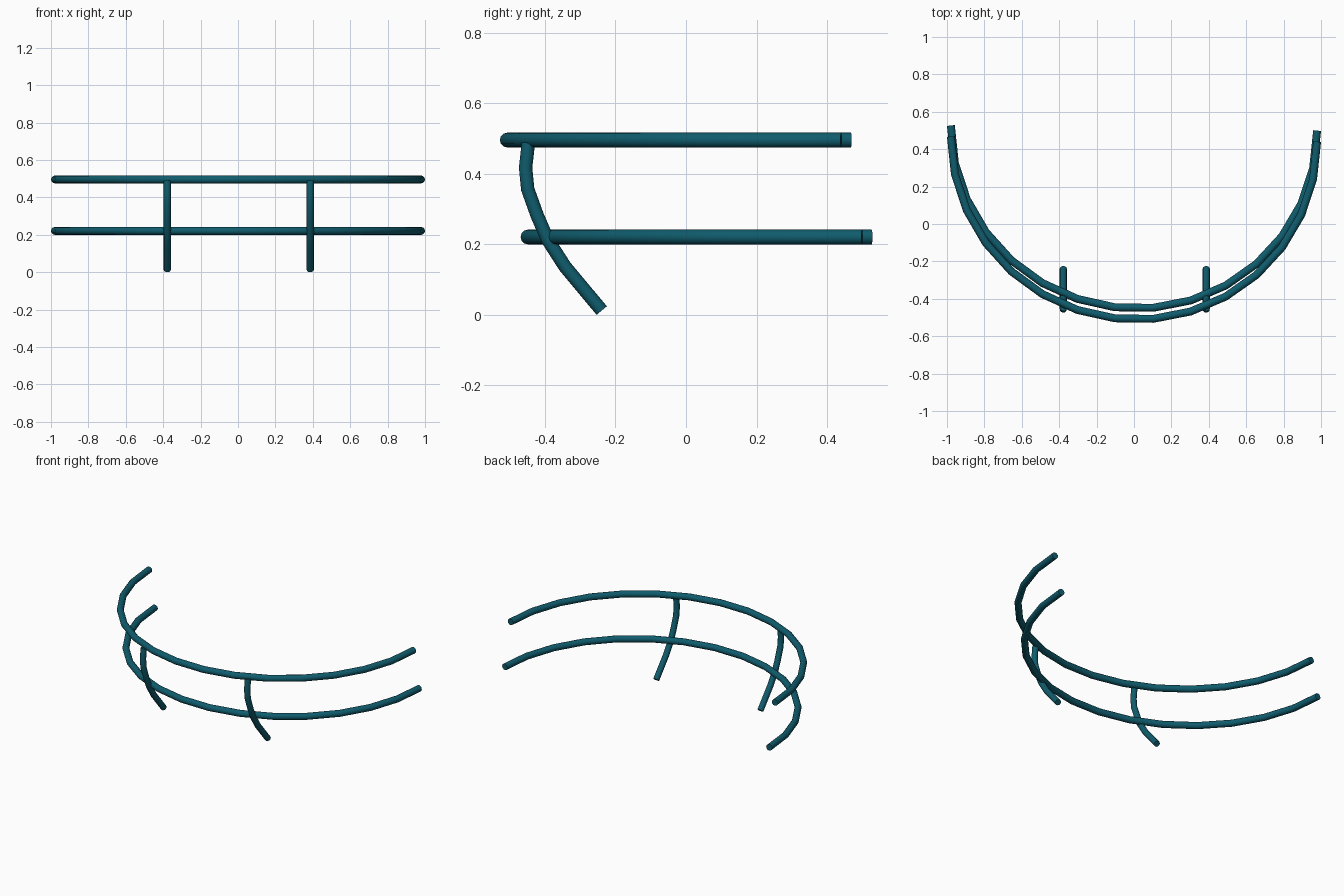
import bpy
from math import sin, cos, radians

if "Cube" in bpy.data.objects:
    bpy.data.objects.remove(bpy.data.objects["Cube"], do_unlink=True)

teal = bpy.data.materials.new("dark_teal")
teal.use_nodes = True
colour = (0.005, 0.107, 0.153, 1)
teal.diffuse_color = colour
teal.node_tree.nodes["Principled BSDF"].inputs["Base Color"].default_value = colour


def tube(name, points, radius):
    """Round capped tube swept along a polyline."""
    curve = bpy.data.curves.new(name, "CURVE")
    curve.dimensions = "3D"
    curve.bevel_depth = radius
    curve.bevel_resolution = 4
    curve.use_fill_caps = True
    spline = curve.splines.new("POLY")
    spline.points.add(len(points) - 1)
    for slot, p in zip(spline.points, points):
        slot.co = (*p, 1)
    obj = bpy.data.objects.new(name, curve)
    bpy.context.collection.objects.link(obj)
    bpy.ops.object.select_all(action="DESELECT")
    obj.select_set(True)
    bpy.context.view_layer.objects.active = obj
    bpy.ops.object.convert(target="MESH")
    obj = bpy.context.object
    obj.data.materials.clear()
    obj.data.materials.append(teal)
    bpy.ops.object.shade_smooth_by_angle(angle=radians(35))


# Half-round rails, very slightly turned about the vertical axis
SEGMENTS, HALF_WIDTH, DEPTH, TURN = 15, 0.979, 0.965, 0.014


def rail(name, centre_y, z):
    points = []
    for i in range(SEGMENTS + 1):
        a = radians(-90 + 180 * i / SEGMENTS)
        x = HALF_WIDTH * sin(a)
        points.append((x, centre_y - DEPTH * cos(a) - TURN * x, z))
    tube(name, points, 0.021)


rail("upper_rail", 0.454, 0.496)
rail("lower_rail", 0.513, 0.221)

# Curved uprights joining the rails
profile = [(-0.447, 0.488), (-0.455, 0.418), (-0.449, 0.357), (-0.422, 0.282),
           (-0.392, 0.213), (-0.343, 0.137), (-0.239, 0.0125)]
for side, x in (("right", -0.378), ("left", 0.386)):
    tube(side + "_upright", [(x, y, z) for y, z in profile], 0.019)
